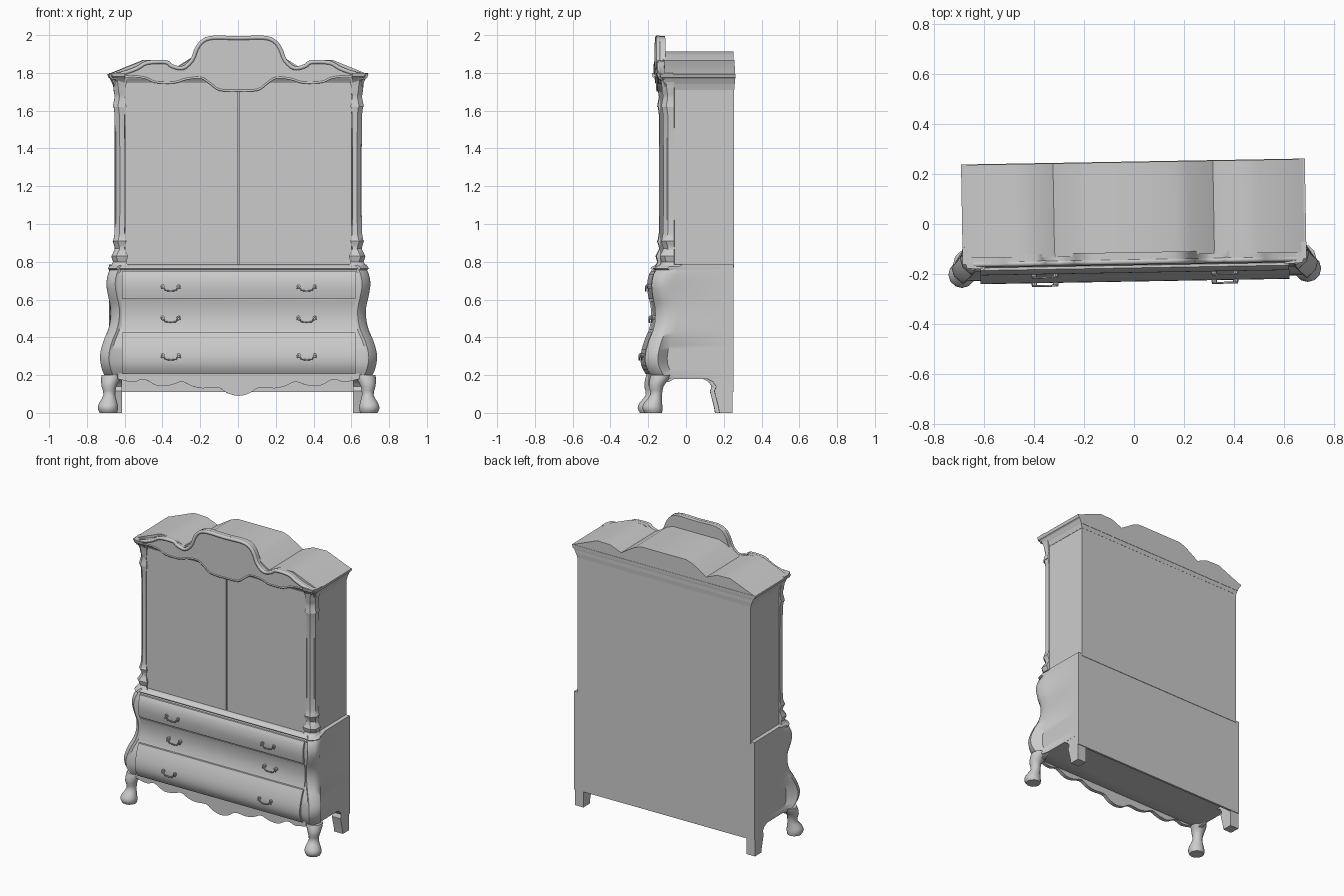
import bpy, bmesh, math
from mathutils import Vector

cube = bpy.data.objects.get("Cube")
if cube:
    bpy.data.objects.remove(cube, do_unlink=True)

grey = bpy.data.materials.new("plain_grey")
grey.use_nodes = True
grey.diffuse_color = (0.6, 0.6, 0.6, 1)
grey.node_tree.nodes["Principled BSDF"].inputs["Base Color"].default_value = (0.6, 0.6, 0.6, 1)
TURN = math.radians(1)  # the whole cabinet stands slightly turned


def finish(name, bm, angle=35):
    bmesh.ops.recalc_face_normals(bm, faces=bm.faces)
    mesh = bpy.data.meshes.new(name)
    bm.to_mesh(mesh)
    bm.free()
    obj = bpy.data.objects.new(name, mesh)
    bpy.context.collection.objects.link(obj)
    mesh.materials.append(grey)
    obj.rotation_euler.z = TURN
    bpy.ops.object.select_all(action='DESELECT')
    obj.select_set(True)
    bpy.context.view_layer.objects.active = obj
    bpy.ops.object.shade_smooth_by_angle(angle=math.radians(angle))
    return obj


def loft(name, rings, angle=35):
    """Skin a stack of equal-length point rings and cap both ends."""
    bm = bmesh.new()
    rows = [[bm.verts.new(p) for p in ring] for ring in rings]
    n = len(rows[0])
    for a, b in zip(rows, rows[1:]):
        for i in range(n):
            j = (i + 1) % n
            bm.faces.new((a[i], a[j], b[j], b[i]))
    bm.faces.new(rows[0])
    bm.faces.new(rows[-1])
    return finish(name, bm, angle)


def box(name, x0, x1, y0, y1, z0, z1):
    return loft(name, [[(x0, y0, z), (x1, y0, z), (x1, y1, z), (x0, y1, z)] for z in (z0, z1)])


def plate(name, outline, y0, y1):
    return loft(name, [[(x, y, z) for x, z in outline] for y in (y0, y1)])


def both(half):
    """Mirror a centre-to-right line of (x, z) points into a full left-to-right line."""
    return [(-x, z) for x, z in reversed(half) if x > 0] + half


def smooth(points, steps=4):
    """Catmull-Rom rounding of a line of points."""
    pts = [Vector(p) for p in points]
    pts = [pts[0]] + pts + [pts[-1]]
    out = []
    for a, b, c, d in zip(pts, pts[1:], pts[2:], pts[3:]):
        for k in range(steps):
            t = k / steps
            out.append(0.5 * (2 * b + (c - a) * t + (2 * a - 5 * b + 4 * c - d) * t * t
                              + (3 * b - a - 3 * c + d) * t ** 3))
    return [tuple(p) for p in out + [pts[-1]]]


def tube(name, points, radius):
    """Round rod following a path."""
    curve = bpy.data.curves.new(name, 'CURVE')
    curve.dimensions = '3D'
    curve.bevel_depth = radius
    curve.bevel_resolution = 1
    curve.use_fill_caps = True
    line = curve.splines.new('POLY')
    line.points.add(len(points) - 1)
    for p, co in zip(line.points, points):
        p.co = (*co, 1)
    curve.materials.append(grey)
    obj = bpy.data.objects.new(name, curve)
    obj.rotation_euler.z = TURN
    bpy.context.collection.objects.link(obj)


# Swelling chest: (height, corner half width, front depth)
swell = smooth([(0.18, 0.69, -0.165), (0.2, 0.71, -0.185), (0.25, 0.728, -0.212), (0.31, 0.733, -0.215),
                (0.38, 0.715, -0.197), (0.44, 0.69, -0.173), (0.5, 0.677, -0.162), (0.56, 0.677, -0.164),
                (0.62, 0.69, -0.176), (0.68, 0.699, -0.181), (0.73, 0.692, -0.172), (0.76, 0.68, -0.155)], 3)


def chest_ring(z, s, f):
    half = [(s - 0.06, f), (s - 0.045, f - 0.012), (s - 0.01, f + 0.02), (s, f + 0.055),
            (0.678, f + 0.105), (0.678, 0.24)]
    return [(-x, y, z) for x, y in reversed(half)] + [(x, y, z) for x, y in half]


loft("chest_body", [chest_ring(*p) for p in swell], 40)

# Drawer fronts follow the swell
def front_at(z):
    for a, b in zip(swell, swell[1:]):
        if a[0] <= z <= b[0]:
            return a[2] + (b[2] - a[2]) * (z - a[0]) / (b[0] - a[0])
    return swell[-1][2]


for name, z0, z1, out in (("bottom_drawer", 0.205, 0.425, 0.014), ("middle_drawer", 0.438, 0.592, 0.006),
                          ("top_drawer", 0.603, 0.75, 0.014)):
    rings = []
    for k in range(11):
        z = z0 + (z1 - z0) * k / 10
        y = front_at(z)
        rings.append([(-0.618, y + 0.02, z), (-0.618, y - out, z), (0.618, y - out, z), (0.618, y + 0.02, z)])
    loft(name, rings)

# Drawer pulls: two rosettes and a hanging bail
for row, z in (("bottom", 0.305), ("middle", 0.505), ("top", 0.67)):
    for side, cx in (("right", -0.36), ("left", 0.36)):
        y = front_at(z) - 0.012
        for s in (-1, 1):
            ring = [(cx + s * 0.043 + 0.011 * math.cos(a), 0, z + 0.011 * math.sin(a))
                    for a in [k * math.pi / 4 for k in range(8)]]
            loft(f"{row}_{side}_rosette", [[(p[0], y + d, p[2]) for p in ring] for d in (0.012, -0.012)])
        half = [(0, -0.025), (0.028, -0.022), (0.034, -0.012), (0.05, -0.012), (0.043, 0.003)]
        tube(f"{row}_{side}_pull", [(cx + x, y - 0.014, z + h) for x, h in both(half)], 0.004)

# Lip between chest and upper case
loft("waist_moulding", [chest_ring(z, s, f) for z, s, f in
                        ((0.755, 0.682, -0.155), (0.765, 0.692, -0.165), (0.775, 0.685, -0.155), (0.785, 0.668, -0.135))])

# Scalloped apron and back rail
apron = smooth(both([(0, 0.09), (0.06, 0.105), (0.11, 0.135), (0.19, 0.13), (0.25, 0.143), (0.3, 0.165),
                     (0.36, 0.147), (0.43, 0.143), (0.5, 0.178), (0.56, 0.163), (0.64, 0.18)]), 3)
plate("apron", apron + [(0.64, 0.215), (-0.64, 0.215)], -0.19, -0.165)
box("back_rail", -0.678, 0.678, 0.225, 0.24, 0.11, 0.2)

# Legs
for side, s in (("left", 1), ("right", -1)):
    stack = smooth([(0, 0.69, -0.185, 0.046), (0.025, 0.692, -0.19, 0.054), (0.055, 0.69, -0.186, 0.047),
                    (0.095, 0.684, -0.17, 0.031), (0.14, 0.686, -0.17, 0.039), (0.175, 0.678, -0.155, 0.05),
                    (0.2, 0.672, -0.145, 0.053)], 2)
    loft(f"{side}_front_leg", [[(s * (x + r * math.cos(k * math.pi / 6)), y + r * math.sin(k * math.pi / 6), z)
                                for k in range(12)] for z, x, y, r in stack], 50)
    bracket = [(0.235, 0), (0.165, 0), (0.16, 0.03), (0.138, 0.115), (0.148, 0.14), (0.13, 0.165),
               (0.09, 0.185), (0.09, 0.2), (0.235, 0.2)]
    loft(f"{side}_back_leg", [[(s * x, y, z) for y, z in bracket] for x in (0.612, 0.677)])
    lip = [(-0.09, 0.19), (-0.075, 0.18), (-0.1, 0.165), (-0.13, 0.16), (-0.13, 0.2)]
    loft(f"{side}_side_bracket", [[(s * x, y, z) for y, z in lip] for x in (0.655, 0.678)])

# Upper case with two doors
box("upper_case", -0.65, 0.65, -0.112, 0.243, 0.77, 1.75)
for side, s in (("left", 1), ("right", -1)):
    xs = sorted((s * 0.003, s * 0.6))
    box(f"{side}_door", xs[0], xs[1], -0.128, -0.1, 0.785, 1.77)
    # Shaped corner post: (height, swelling)
    post = smooth([(0.78, 0.02), (0.8, 0.008), (0.83, 0.017), (0.87, -0.002), (0.91, 0.01), (0.95, 0),
                   (1.2, -0.002), (1.58, 0), (1.62, 0.009), (1.67, 0), (1.7, 0.004), (1.74, 0.008), (1.79, 0.018)], 2)
    loft(f"{side}_corner_post", [[(s * x, y, z) for x, y in
                                  ((0.6, -0.09), (0.602 - e, -0.13 - e), (0.63 + e, -0.133 - e),
                                   (0.655 + e, -0.108 - e), (0.655 + e, -0.075), (0.64, -0.07))]
                                 for z, e in post], 40)

# Flared cornice and stepped roof
cornice = []
for z, x, f, b in ((1.71, 0.652, -0.115, 0.244), (1.74, 0.66, -0.125, 0.246), (1.765, 0.668, -0.135, 0.248),
                   (1.775, 0.682, -0.145, 0.25), (1.795, 0.688, -0.15, 0.25)):
    cornice.append([(-x, f, z), (x, f, z), (x, b, z), (-x, b, z)])
loft("cornice", cornice)
roof = both([(0.17, 1.912), (0.22, 1.895), (0.32, 1.832), (0.4, 1.865), (0.5, 1.868), (0.685, 1.793)])
plate("roof", roof + [(0.66, 1.74), (-0.66, 1.74)], -0.125, 0.248)

# Scrolled crest, its raised rim and lower bead
top = smooth(both([(0, 1.992), (0.13, 1.995), (0.19, 1.978), (0.225, 1.935), (0.25, 1.875), (0.3, 1.833),
                   (0.36, 1.845), (0.39, 1.865), (0.49, 1.862), (0.54, 1.835), (0.6, 1.812), (0.68, 1.792)]), 3)
low = smooth(both([(0, 1.702), (0.1, 1.706), (0.15, 1.74), (0.2, 1.77), (0.28, 1.763), (0.34, 1.745),
                   (0.44, 1.747), (0.49, 1.768), (0.57, 1.778), (0.66, 1.765)]), 3)
plate("crest", top + low[::-1], -0.152, -0.113)
tube("crest_rim", [(x * 0.985, -0.15, z - 0.008) for x, z in top], 0.012)
tube("crest_lower_bead", [(x, -0.15, z + 0.004) for x, z in low], 0.006)
# Corner cap blocks under the ends of the crest
for side, s in (("left", 1), ("right", -1)):
    loft(f"{side}_crest_end", [[(s * x, y, z) for x, y in ((0.6, -0.1), (0.6, -0.155 - e), (0.655 + e, -0.15 - e),
                                (0.67 + e, -0.12), (0.67 + e, -0.08))]
                               for z, e in ((1.74, -0.02), (1.77, 0), (1.78, 0.012), (1.8, 0.016))])
